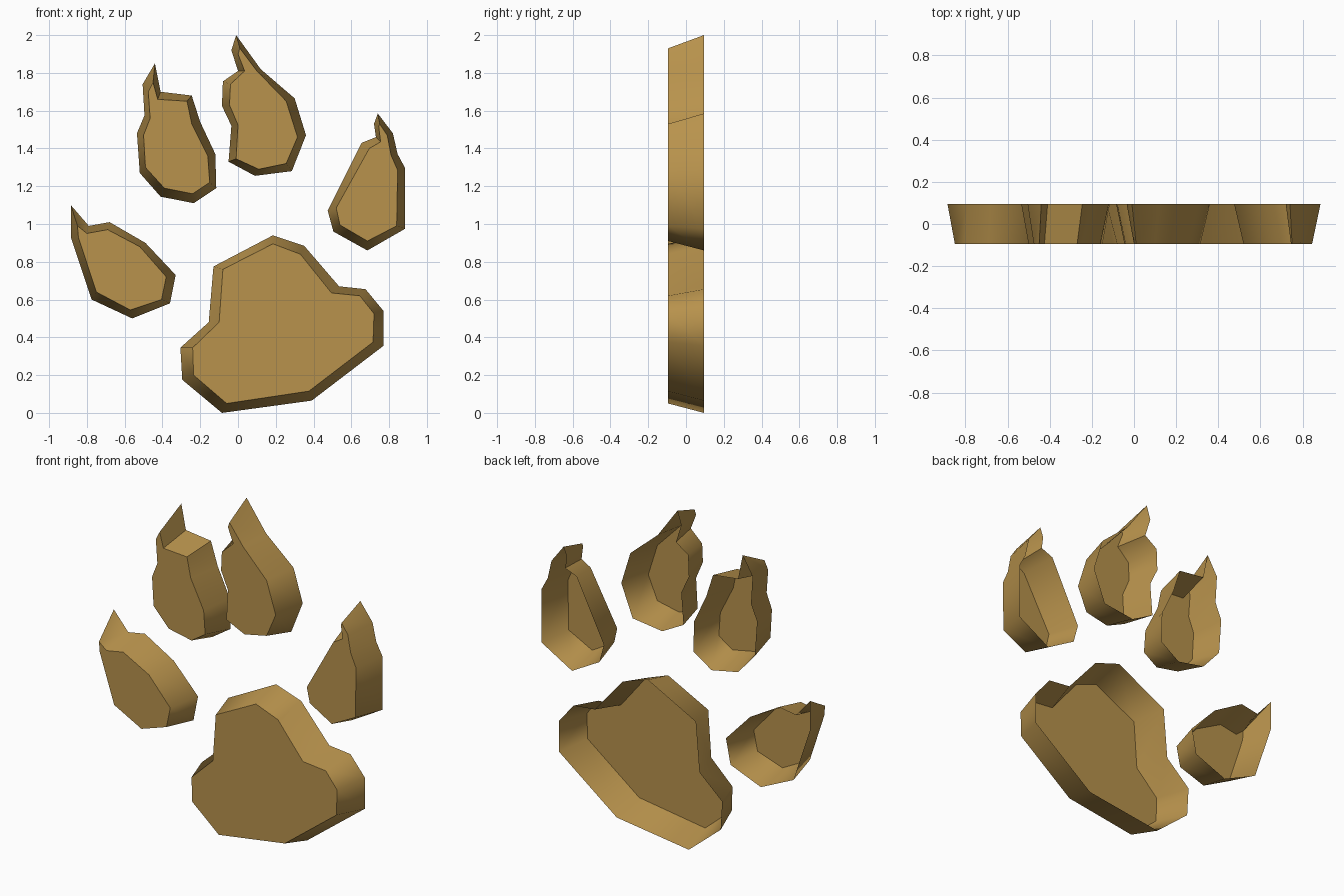
import bpy
import bmesh
import math

cube = bpy.data.objects.get("Cube")
if cube:
    bpy.data.objects.remove(cube, do_unlink=True)

HALF_DEPTH = 0.095

# Single ochre colour
ochre = bpy.data.materials.new("ochre")
ochre.use_nodes = True
COLOUR = (0.48, 0.29, 0.073, 1.0)
ochre.diffuse_color = COLOUR
ochre.node_tree.nodes["Principled BSDF"].inputs["Base Color"].default_value = COLOUR


def build_pad(name, rim, face):
    """Hollow shell: flat front face, flaring walls, open back.
    Both outlines run clockwise seen from the front, as (x, z)."""
    bm = bmesh.new()
    back = [bm.verts.new((x, HALF_DEPTH, z)) for x, z in rim]
    front = [bm.verts.new((x, -HALF_DEPTH, z)) for x, z in face]
    bm.faces.new(front[::-1])
    for i in range(len(rim)):
        j = (i + 1) % len(rim)
        bm.faces.new((front[i], front[j], back[j], back[i]))
    mesh = bpy.data.meshes.new(name)
    bm.to_mesh(mesh)
    bm.free()
    mesh.materials.append(ochre)
    obj = bpy.data.objects.new(name, mesh)
    bpy.context.collection.objects.link(obj)
    # Rounded walls, crisp front edge
    bpy.ops.object.select_all(action='DESELECT')
    obj.select_set(True)
    bpy.context.view_layer.objects.active = obj
    bpy.ops.object.shade_smooth_by_angle(angle=math.radians(60))


# Large palm pad
build_pad(
    "palm_pad",
    [(.185, .94), (.35, .885), (.535, .67), (.675, .655), (.77, .54), (.77, .355),
     (.39, .065), (-.085, 0), (-.295, .175), (-.305, .345), (-.155, .48), (-.13, .775)],
    [(.185, .895), (.33, .84), (.495, .635), (.645, .62), (.72, .525), (.715, .375),
     (.375, .115), (-.06, .05), (-.235, .20), (-.24, .345), (-.10, .48), (-.08, .76)])

# Four clawed toes, from the model's right to its left
build_pad(
    "outer_right_toe",
    [(-.885, 1.10), (-.79, .99), (-.68, 1.01), (-.49, .90), (-.33, .73),
     (-.36, .58), (-.56, .50), (-.775, .60), (-.885, .93)],
    [(-.85, .99), (-.80, .95), (-.69, .97), (-.52, .88), (-.38, .72),
     (-.405, .60), (-.57, .545), (-.75, .64), (-.845, .93)])

build_pad(
    "inner_right_toe",
    [(-.44, 1.85), (-.41, 1.70), (-.245, 1.68), (-.20, 1.54), (-.12, 1.37), (-.115, 1.19),
     (-.235, 1.11), (-.41, 1.145), (-.52, 1.27), (-.535, 1.48), (-.495, 1.575), (-.505, 1.74)],
    [(-.45, 1.75), (-.425, 1.66), (-.27, 1.65), (-.245, 1.53), (-.16, 1.36), (-.15, 1.22),
     (-.24, 1.16), (-.39, 1.19), (-.49, 1.30), (-.50, 1.47), (-.465, 1.56), (-.475, 1.70)])

build_pad(
    "inner_left_toe",
    [(-.01, 2.0), (.12, 1.82), (.30, 1.665), (.36, 1.47), (.285, 1.28), (.09, 1.255),
     (-.05, 1.33), (-.035, 1.52), (-.085, 1.625), (-.08, 1.755), (0, 1.81), (-.035, 1.92)],
    [(.01, 1.93), (.10, 1.81), (.255, 1.65), (.315, 1.46), (.255, 1.32), (.11, 1.29),
     (-.01, 1.345), (0, 1.525), (-.045, 1.63), (-.04, 1.74), (.035, 1.81), (0, 1.90)])

build_pad(
    "outer_left_toe",
    [(.74, 1.585), (.82, 1.48), (.845, 1.37), (.885, 1.295), (.885, .975), (.685, .86),
     (.505, .96), (.475, 1.07), (.655, 1.43), (.73, 1.46), (.72, 1.53)],
    [(.75, 1.53), (.79, 1.47), (.81, 1.365), (.845, 1.285), (.84, .99), (.685, .91),
     (.54, .995), (.52, 1.085), (.695, 1.40), (.755, 1.435), (.745, 1.515)])
